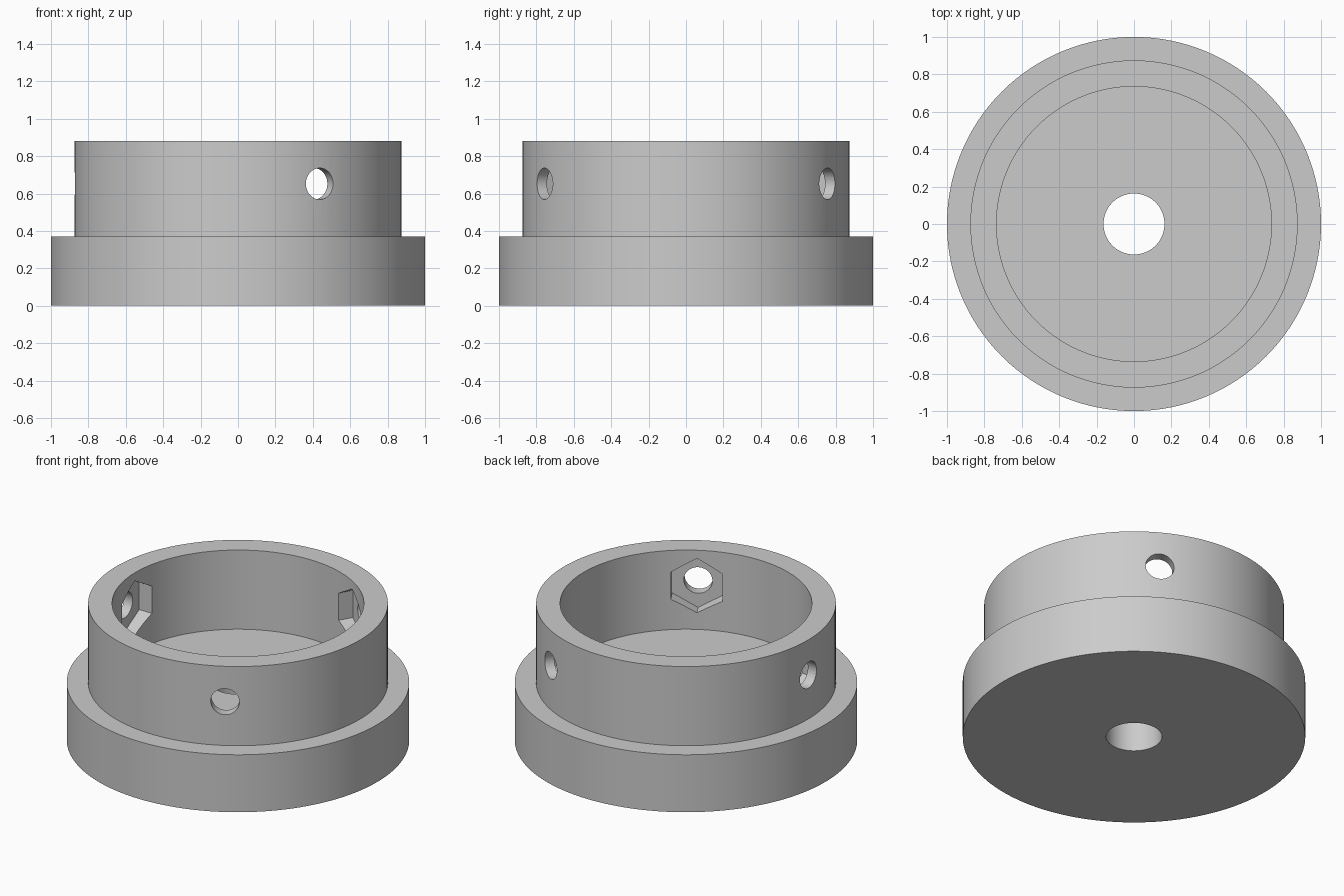
import bpy
import bmesh
from math import radians
from mathutils import Matrix, Vector

default = bpy.data.objects.get("Cube")
if default:
    bpy.data.objects.remove(default, do_unlink=True)

BASE_R, BASE_H = 1.0, 0.37
RING_R, RING_INNER, TOP = 0.875, 0.735, 0.88
BORE_R = 0.163
HOLE_Z, HOLE_R = 0.652, 0.084
HEX_R, HEX_FLOOR = 0.175, 0.81
SEGMENTS = 128

# Single grey material
grey = bpy.data.materials.new("plain grey")
grey.use_nodes = True
colour = (0.6, 0.6, 0.6, 1)
grey.diffuse_color = colour
grey.node_tree.nodes["Principled BSDF"].inputs["Base Color"].default_value = colour


def add_object(name, bm):
    bmesh.ops.recalc_face_normals(bm, faces=bm.faces)
    mesh = bpy.data.meshes.new(name)
    bm.to_mesh(mesh)
    bm.free()
    mesh.materials.append(grey)
    obj = bpy.data.objects.new(name, mesh)
    bpy.context.collection.objects.link(obj)
    return obj


def lathe(name, profile):
    """Revolve a closed (radius, height) profile around z."""
    bm = bmesh.new()
    verts = [bm.verts.new((r, 0, z)) for r, z in profile]
    edges = [bm.edges.new((a, b)) for a, b in zip(verts, verts[1:] + verts[:1])]
    bmesh.ops.spin(bm, geom=verts + edges, axis=Vector((0, 0, 1)), cent=Vector(),
                   angle=radians(360), steps=SEGMENTS, use_merge=True)
    bmesh.ops.remove_doubles(bm, verts=bm.verts, dist=1e-5)
    return add_object(name, bm)


def radial_cutter(name, sides, radius, start, end, angle):
    """Prism lying along a radius of the ring, with a corner pointing up."""
    bm = bmesh.new()
    place = (Matrix.Rotation(radians(angle), 4, 'Z')
             @ Matrix.Translation(((start + end) / 2, 0, HOLE_Z))
             @ Matrix.Rotation(radians(90), 4, 'Y')
             @ Matrix.Rotation(radians(90), 4, 'Z'))
    bmesh.ops.create_cone(bm, cap_ends=True, segments=sides, radius1=radius,
                          radius2=radius, depth=end - start, matrix=place)
    obj = add_object(name, bm)
    obj.hide_render = True
    return obj


# Stepped collar: wide base, recessed cup and central bore
collar = lathe("flanged_collar", [
    (BORE_R, 0), (BASE_R, 0), (BASE_R, BASE_H), (RING_R, BASE_H),
    (RING_R, TOP), (RING_INNER, TOP), (RING_INNER, BASE_H), (BORE_R, BASE_H)])

# Three screw holes with hexagonal nut pockets inside the ring
cutters = []
for angle in (60, 180, 300):
    cutters.append(radial_cutter("nut_pocket_cutter", 6, HEX_R, 0.6, HEX_FLOOR, angle))
    cutters.append(radial_cutter("screw_hole_cutter", 48, HOLE_R, 0.55, 1.0, angle))

bpy.ops.object.select_all(action='DESELECT')
bpy.context.view_layer.objects.active = collar
collar.select_set(True)
for cutter in cutters:
    cut = collar.modifiers.new("cut", 'BOOLEAN')
    cut.operation = 'DIFFERENCE'
    cut.solver = 'EXACT'
    cut.object = cutter
    bpy.ops.object.modifier_apply(modifier=cut.name)
    bpy.data.objects.remove(cutter, do_unlink=True)

bpy.ops.object.shade_smooth_by_angle(angle=radians(30))
